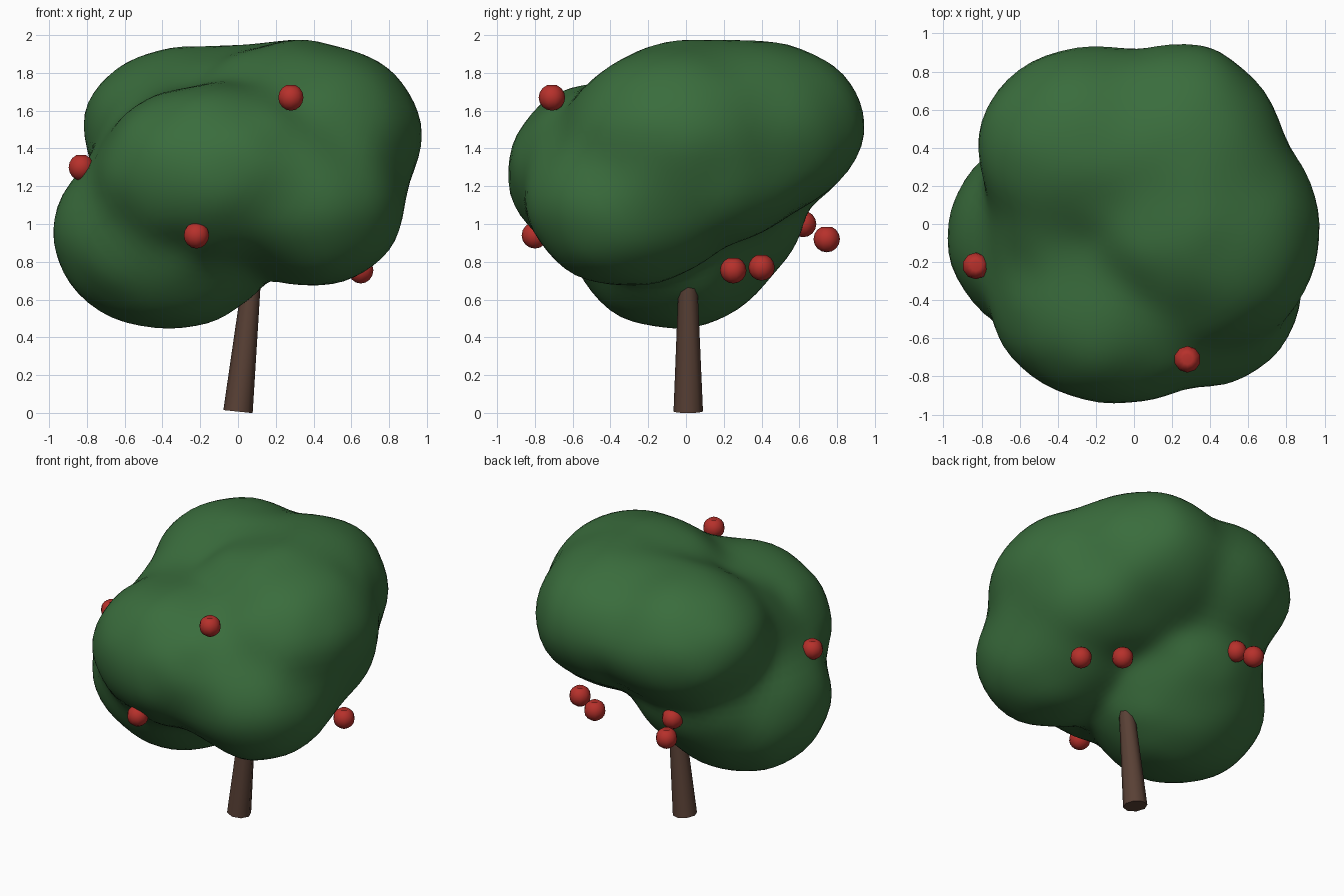
import bpy, bmesh, math
from mathutils import Vector, noise

if "Cube" in bpy.data.objects:
    bpy.data.objects.remove(bpy.data.objects["Cube"])


def material(name, rgb):
    m = bpy.data.materials.new(name)
    m.diffuse_color = (*rgb, 1)
    m.use_nodes = True
    m.node_tree.nodes["Principled BSDF"].inputs["Base Color"].default_value = m.diffuse_color
    return m


LEAF = material("leaf green", (0.042, 0.152, 0.046))
BARK = material("bark brown", (0.10, 0.052, 0.036))
FRUIT = material("fruit red", (0.47, 0.03, 0.024))


def add_object(name, bm, mat):
    mesh = bpy.data.meshes.new(name)
    bm.to_mesh(mesh)
    bm.free()
    mesh.materials.append(mat)
    for p in mesh.polygons:
        p.use_smooth = True
    obj = bpy.data.objects.new(name, mesh)
    bpy.context.collection.objects.link(obj)
    return obj


# Canopy: one skin wrapped around softly merged ellipsoid lobes (centre, radii)
LOBES = [
    ((-0.24, 0.40, 1.50), (0.57, 0.52, 0.43)),   # back left crown
    ((0.27, 0.36, 1.51), (0.50, 0.57, 0.45)),    # back right crown
    ((0.25, -0.03, 1.48), (0.50, 0.45, 0.45)),   # crown middle
    ((0.46, -0.05, 1.49), (0.50, 0.56, 0.42)),   # right side
    ((-0.10, -0.45, 1.28), (0.62, 0.48, 0.45)),  # front
    ((0.40, -0.30, 1.11), (0.47, 0.53, 0.43)),   # lower right
    ((-0.38, -0.06, 0.95), (0.59, 0.54, 0.49)),  # lower left
    ((-0.28, 0.28, 1.08), (0.42, 0.33, 0.34)),   # lower back
    ((-0.30, 0.00, 1.38), (0.42, 0.45, 0.33)),   # left valley fill
    ((0.42, 0.15, 1.22), (0.43, 0.42, 0.31)),    # lower back right
]


def canopy_distance(p, blend=0.045):
    total = 0
    for c, r in LOBES:
        q = math.sqrt(sum(((p[i] - c[i]) / r[i]) ** 2 for i in range(3)))
        total += math.exp(-(q - 1) * min(r) / blend)
    return -blend * math.log(total + 1e-30)


def surface_point(origin, d):
    t = 1.4
    while t > 0.1 and canopy_distance(origin + d * t) > 0:
        t -= 0.025
    lo, hi = t, t + 0.025
    for _ in range(5):
        mid = (lo + hi) / 2
        if canopy_distance(origin + d * mid) > 0:
            hi = mid
        else:
            lo = mid
    return origin + d * lo


bm = bmesh.new()
bmesh.ops.create_icosphere(bm, subdivisions=5, radius=1)
heart = Vector((0, 0, 1.22))
for v in bm.verts:
    d = v.co.normalized()
    p = surface_point(heart, d)
    v.co = p + d * (0.017 + 0.02 * noise.noise(p * 4.5))
for _ in range(2):
    bmesh.ops.smooth_vert(bm, verts=bm.verts, factor=0.5,
                          use_axis_x=True, use_axis_y=True, use_axis_z=True)
add_object("canopy", bm, LEAF)

# Trunk: leaning, tapered stem that ends inside the canopy
base, top = Vector((0.0, 0.012, 0.007)), Vector((0.08, 0.01, 0.78))
axis = top - base
bm = bmesh.new()
bmesh.ops.create_cone(bm, cap_ends=True, segments=8, radius1=0.078,
                      radius2=0.046, depth=axis.length)
turn = axis.to_track_quat('Z', 'Y')
for v in bm.verts:
    v.co = turn @ v.co + (base + top) / 2
trunk = add_object("trunk", bm, BARK)
bpy.context.view_layer.objects.active = trunk
trunk.select_set(True)
bpy.ops.object.shade_smooth_by_angle(angle=math.radians(60))

# Fruit: small balls with a dimple on top
FRUITS = [
    (0.28, -0.71, 1.67), (-0.83, -0.22, 1.30), (-0.22, -0.80, 0.94),
    (0.65, 0.25, 0.755), (0.43, 0.40, 0.77), (-0.33, 0.62, 1.00),
    (-0.37, 0.745, 0.92), (-0.675, -0.39, 1.34),
]
for i, pos in enumerate(FRUITS):
    bm = bmesh.new()
    bmesh.ops.create_uvsphere(bm, u_segments=10, v_segments=8, radius=0.07)
    for v in bm.verts:
        if v.co.z > 0.069:
            v.co.z -= 0.02
        v.co += Vector(pos)
    add_object(f"fruit_{i + 1}", bm, FRUIT)
